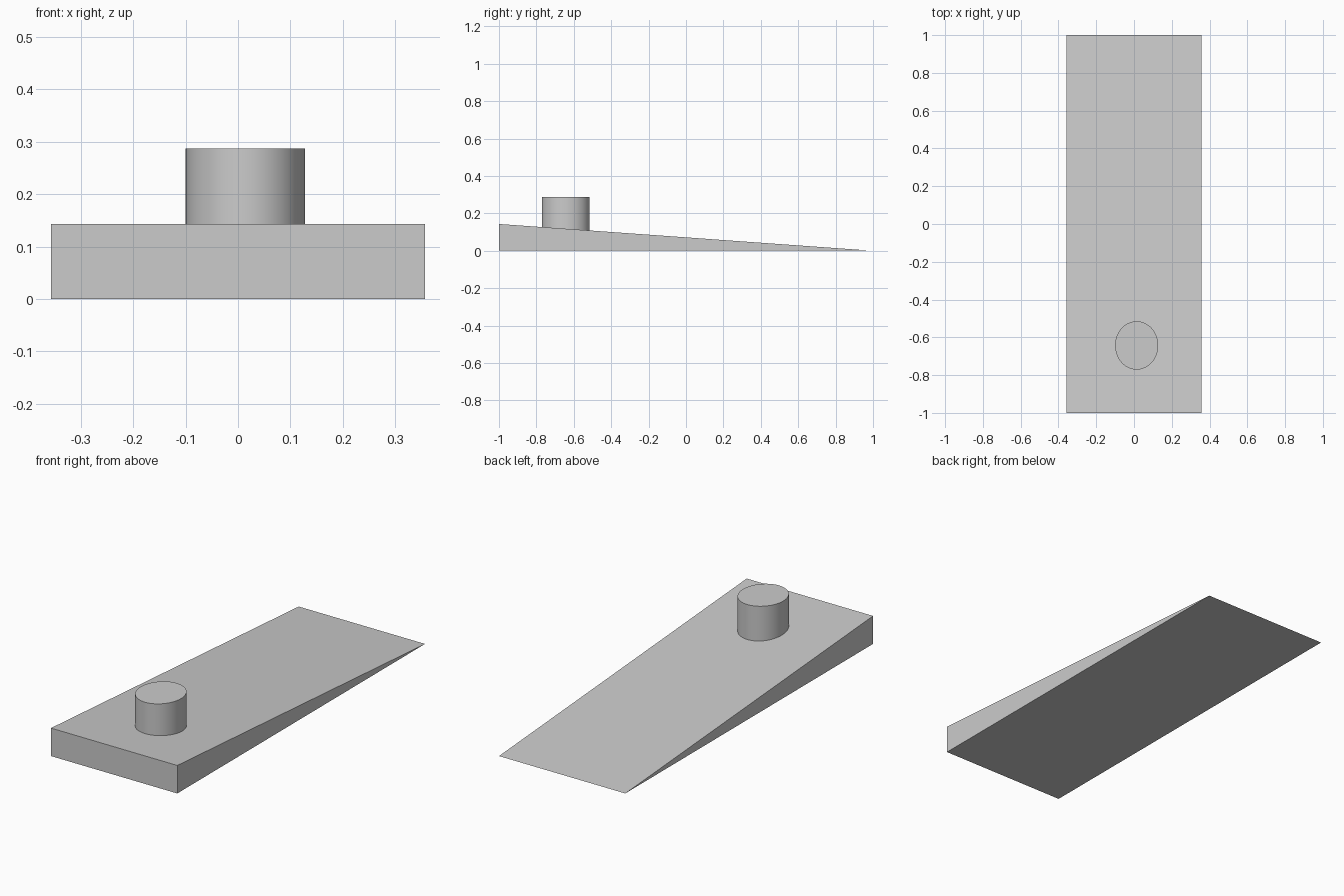
import bpy
import bmesh
import math
from mathutils import Matrix

cube = bpy.data.objects.get("Cube")
if cube:
    bpy.data.objects.remove(cube, do_unlink=True)

# Single plain grey
GREY = (0.6, 0.6, 0.6, 1)
grey = bpy.data.materials.new("plain grey")
grey.use_nodes = True
grey.diffuse_color = GREY
grey.node_tree.nodes["Principled BSDF"].inputs["Base Color"].default_value = GREY


def add_object(name, bm):
    bmesh.ops.recalc_face_normals(bm, faces=bm.faces)
    mesh = bpy.data.meshes.new(name)
    bm.to_mesh(mesh)
    bm.free()
    mesh.materials.append(grey)
    obj = bpy.data.objects.new(name, mesh)
    bpy.context.collection.objects.link(obj)
    return obj


# Wedge ramp: triangular side profile extruded across the width
half_width, height = 0.357, 0.143
bm = bmesh.new()
profile = [(-1, 0), (1, 0), (-1, height)]
side = bm.faces.new([bm.verts.new((-half_width, y, z)) for y, z in profile])
extruded = bmesh.ops.extrude_face_region(bm, geom=[side])
bmesh.ops.translate(bm, vec=(2 * half_width, 0, 0),
                    verts=[v for v in extruded["geom"] if isinstance(v, bmesh.types.BMVert)])
add_object("wedge_ramp", bm)

# Slightly oval peg, sunk into the thick end of the ramp
bottom, top = 0.02, 0.287
bm = bmesh.new()
bmesh.ops.create_cone(bm, cap_ends=True, segments=64, radius1=1, radius2=1, depth=1,
                      matrix=Matrix.Translation((0.014, -0.643, (bottom + top) / 2))
                      @ Matrix.Diagonal((0.114, 0.128, top - bottom, 1)))
peg = add_object("oval_peg", bm)
bpy.ops.object.select_all(action="DESELECT")
peg.select_set(True)
bpy.context.view_layer.objects.active = peg
bpy.ops.object.shade_smooth_by_angle(angle=math.radians(30))
